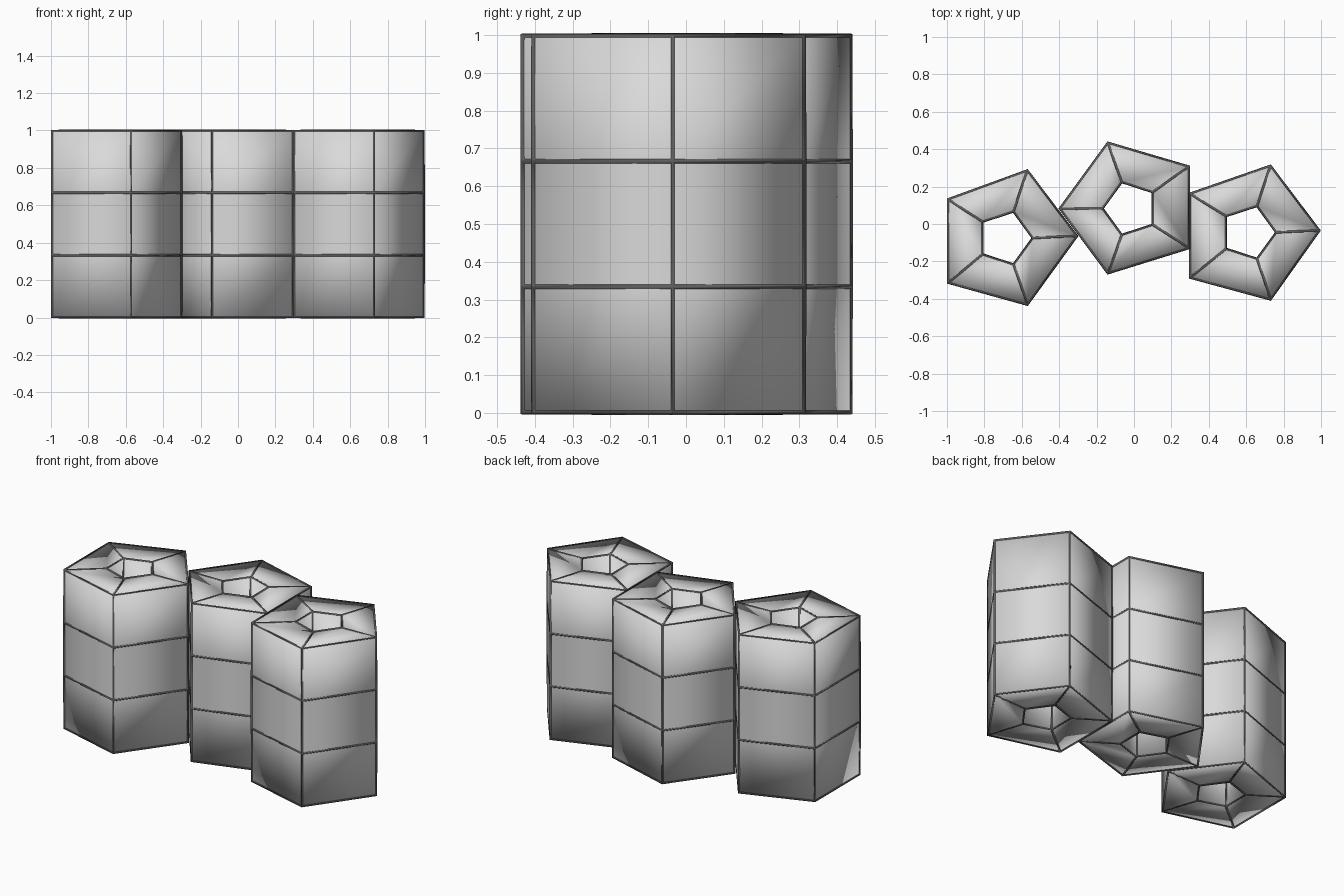
import bpy, bmesh, math

if "Cube" in bpy.data.objects:
    bpy.data.objects.remove(bpy.data.objects["Cube"])


def material(name, v):
    m = bpy.data.materials.new(name)
    m.diffuse_color = (v, v, v, 1)
    m.use_nodes = True
    m.node_tree.nodes["Principled BSDF"].inputs["Base Color"].default_value = m.diffuse_color
    return m


grey = material("light_grey", 0.7)
dark = material("dark_grey", 0.12)

HEIGHT, SIDES, BANDS = 1.0, 5, 3
R_IN = 0.147


def tube_mesh(name, outline, cx, cy, turn, mat):
    """Hollow five-sided tube, closed at top and bottom by a flat ring."""
    bm = bmesh.new()
    levels = [HEIGHT * i / BANDS for i in range(BANDS + 1)]
    cols = []
    for s in range(SIDES):
        a = turn + 2 * math.pi * s / SIDES
        inner = (cx + R_IN * math.cos(a), cy + R_IN * math.sin(a))
        # section runs up the outer wall and back down the bore
        section = [(*outline[s], z) for z in levels]
        section += [(*inner, z) for z in reversed(levels)]
        cols.append([bm.verts.new(p) for p in section])
    n = len(cols[0])
    for s in range(SIDES):
        c, d = cols[s], cols[(s + 1) % SIDES]
        for k in range(n):
            m = (k + 1) % n
            bm.faces.new((c[k], d[k], d[m], c[m])).smooth = True
    bmesh.ops.recalc_face_normals(bm, faces=bm.faces)
    me = bpy.data.meshes.new(name)
    bm.to_mesh(me)
    bm.free()
    me.materials.append(mat)
    ob = bpy.data.objects.new(name, me)
    bpy.context.collection.objects.link(ob)
    return ob


def tube(side, outline, cx, cy, turn):
    tube_mesh(side + "_tube", outline, cx, cy, turn, grey)
    # dark trim running along every edge
    trim = tube_mesh(side + "_edge_trim", outline, cx, cy, turn, dark)
    w = trim.modifiers.new("wire", "WIREFRAME")
    w.thickness = 0.02
    w.offset = -0.4
    w.use_even_offset = True


# three tubes side by side, the middle one turned round
tube("left", [(-0.303, -0.065), (-0.57, 0.288), (-0.995, 0.133),
              (-0.995, -0.315), (-0.57, -0.433)], -0.69, -0.075, 0)
tube("middle", [(-0.398, 0.083), (-0.14, -0.265), (0.295, -0.13),
                (0.295, 0.308), (-0.14, 0.436)], -0.02, 0.083, math.pi)
tube("right", [(0.993, -0.035), (0.73, 0.313), (0.298, 0.163),
               (0.298, -0.288), (0.73, -0.405)], 0.612, -0.045, 0)
